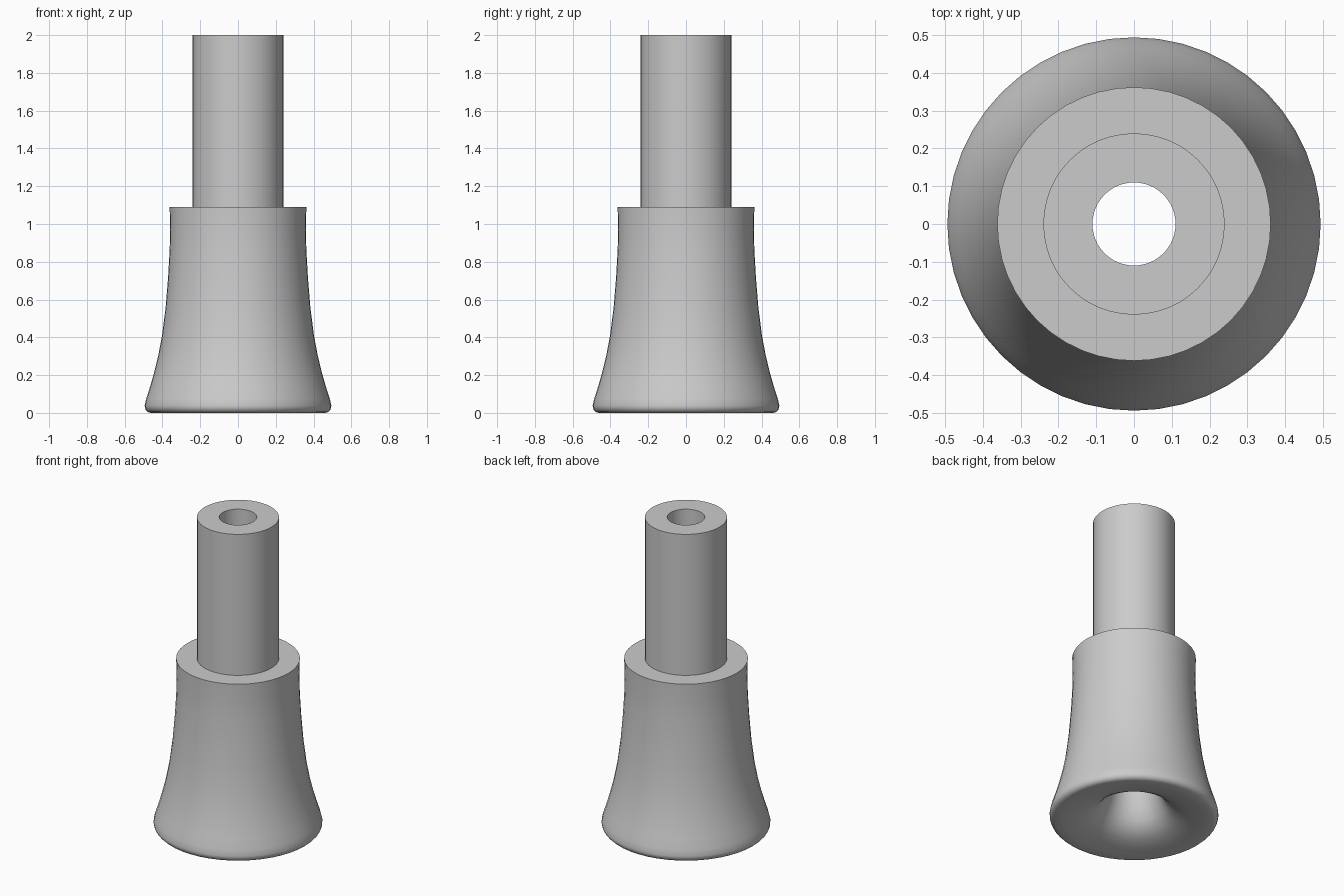
import bpy
import bmesh
import math
from mathutils import Matrix, Vector

if "Cube" in bpy.data.objects:
    bpy.data.objects.remove(bpy.data.objects["Cube"])

SIDES = 48
BORE = 0.11
STEM = 0.24

grey = bpy.data.materials.new("light grey")
grey.use_nodes = True
colour = (0.6, 0.6, 0.6, 1)
grey.diffuse_color = colour
grey.node_tree.nodes["Principled BSDF"].inputs["Base Color"].default_value = colour


def lathe(name, profile):
    """Turn a closed (radius, height) outline around the z axis."""
    bm = bmesh.new()
    verts = [bm.verts.new((r, 0, z)) for r, z in profile]
    edges = [bm.edges.new((a, b)) for a, b in zip(verts, verts[1:] + verts[:1])]
    bmesh.ops.spin(bm, geom=verts + edges, cent=(0, 0, 0), axis=(0, 0, 1),
                   angle=math.tau, steps=SIDES)
    bmesh.ops.remove_doubles(bm, verts=bm.verts, dist=0.0005)
    bmesh.ops.recalc_face_normals(bm, faces=bm.faces)
    mesh = bpy.data.meshes.new(name)
    bm.to_mesh(mesh)
    bm.free()
    mesh.materials.append(grey)
    obj = bpy.data.objects.new(name, mesh)
    bpy.context.collection.objects.link(obj)
    bpy.ops.object.select_all(action="DESELECT")
    obj.select_set(True)
    bpy.context.view_layer.objects.active = obj
    bpy.ops.object.shade_smooth_by_angle(angle=math.radians(40))
    return obj


# Flared outer wall, rising from the foot to the collar
outer = [(0.494, 0.04), (0.486, 0.075), (0.465, 0.14), (0.445, 0.21),
         (0.423, 0.3), (0.402, 0.41), (0.383, 0.56), (0.37, 0.72),
         (0.362, 0.86), (0.359, 0.97), (0.362, 1.09)]

# Plain stem with a bore through it
stem = [(STEM, 1.09), (STEM, 2), (BORE, 2)]

# Trumpet mouth, opening from the bore to the underside
mouth = [(BORE, 0.46), (0.118, 0.36), (0.132, 0.26), (0.155, 0.17),
         (0.187, 0.105), (0.225, 0.063), (0.275, 0.034), (0.34, 0.015),
         (0.41, 0.004)]

# Rounded foot rim
rim = [(0.462, 0), (0.478, 0.005), (0.488, 0.015), (0.493, 0.027)]

lathe("flared_nozzle", outer + stem + mouth + rim)
